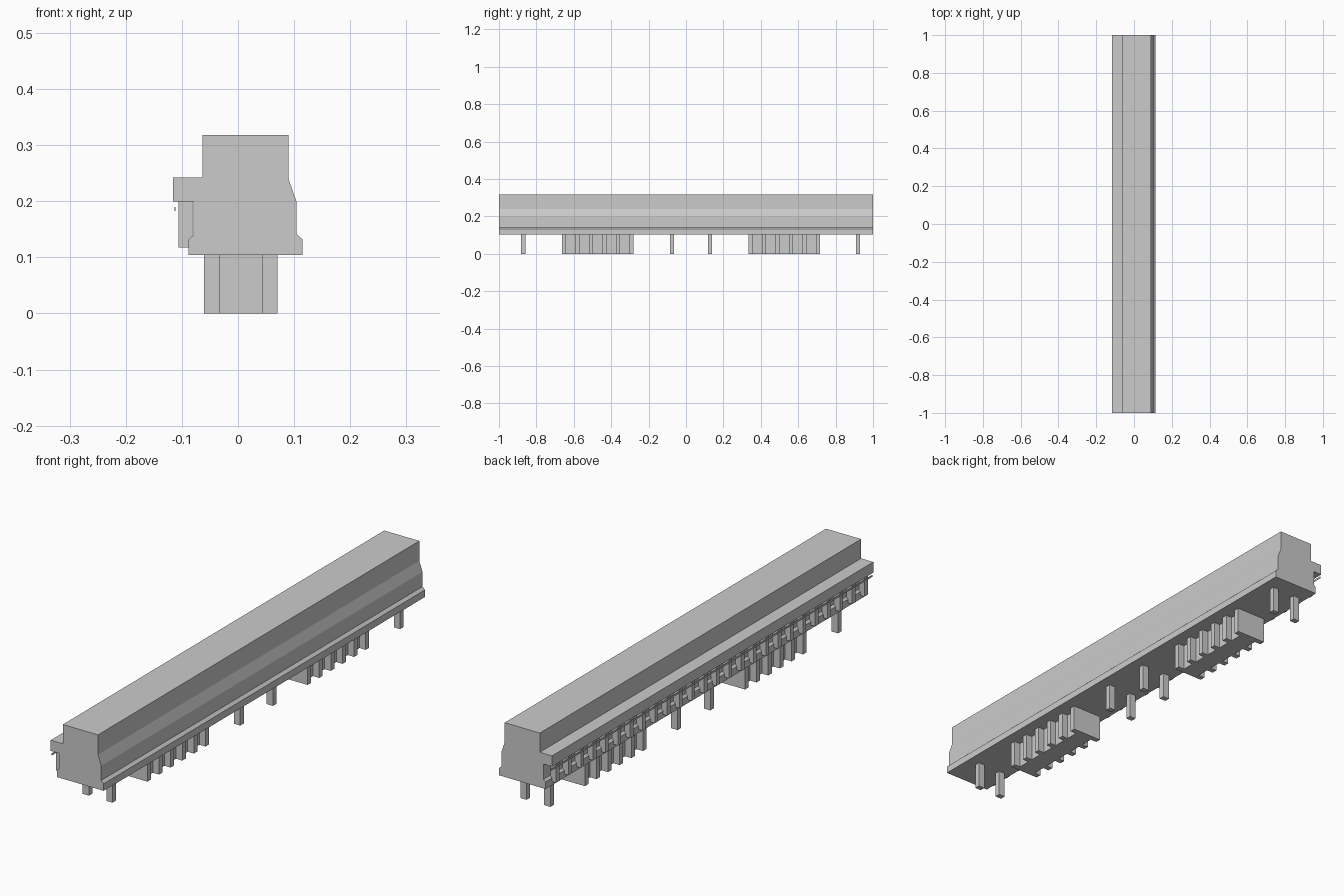
import bpy, bmesh

if "Cube" in bpy.data.objects:
    bpy.data.objects.remove(bpy.data.objects["Cube"])


def make_object(name, bm):
    bmesh.ops.recalc_face_normals(bm, faces=bm.faces)
    mesh = bpy.data.meshes.new(name)
    bm.to_mesh(mesh)
    bm.free()
    obj = bpy.data.objects.new(name, mesh)
    bpy.context.collection.objects.link(obj)
    return obj


def box(name, x, y, z):
    bm = bmesh.new()
    bmesh.ops.create_cube(bm, size=1)
    for v in bm.verts:
        for i, (lo, hi) in enumerate((x, y, z)):
            v.co[i] = lo if v.co[i] < 0 else hi
    return make_object(name, bm)


def row(obj, count, pitch):
    mod = obj.modifiers.new("row", 'ARRAY')
    mod.count = count
    mod.use_relative_offset = False
    mod.use_constant_offset = True
    mod.constant_offset_displace = (0, pitch, 0)


# Main long hall, one cross-section extruded along y
profile = [(-0.063, 0.318), (0.09, 0.318), (0.09, 0.24), (0.104, 0.2),
           (0.104, 0.142), (0.115, 0.132), (0.115, 0.104), (-0.088, 0.104),
           (-0.088, 0.132), (-0.079, 0.14), (-0.079, 0.2), (-0.116, 0.2),
           (-0.116, 0.242), (-0.063, 0.242)]
bm = bmesh.new()
face = bm.faces.new([bm.verts.new((x, -1, z)) for x, z in profile])
ext = bmesh.ops.extrude_face_region(bm, geom=[face])
bmesh.ops.translate(bm, vec=(0, 2, 0),
                    verts=[v for v in ext["geom"] if isinstance(v, bmesh.types.BMVert)])
make_object("main_hall", bm)

# Brackets under the overhang, with a thin rail along them
row(box("overhang_post", (-0.106, -0.081), (-0.98, -0.96), (0.118, 0.2)), 26, 0.0768)
box("thin_rail", (-0.113, -0.111), (-1, 1), (0.183, 0.19))

COL = 0.104
sides = {"left": (-0.061, -0.033), "right": (0.043, 0.07)}

# Free-standing column pairs
for i, y in enumerate((-0.87, -0.075, 0.128, 0.92)):
    for side, x in sides.items():
        box(f"support_column_{side}_{i}", x, (y - 0.011, y + 0.011), (0, COL))

# Two ground-floor cores with ribs on both long sides
for i, y in enumerate((-0.472, 0.525)):
    half = 0.192
    box(f"ground_core_{i}", (-0.033, 0.043), (y - half, y + half), (0, COL))
    for side, x in sides.items():
        rib = box(f"core_ribs_{side}_{i}", x, (y - half, y - half + 0.022), (0, COL))
        row(rib, 6, (2 * half - 0.022) / 5)
